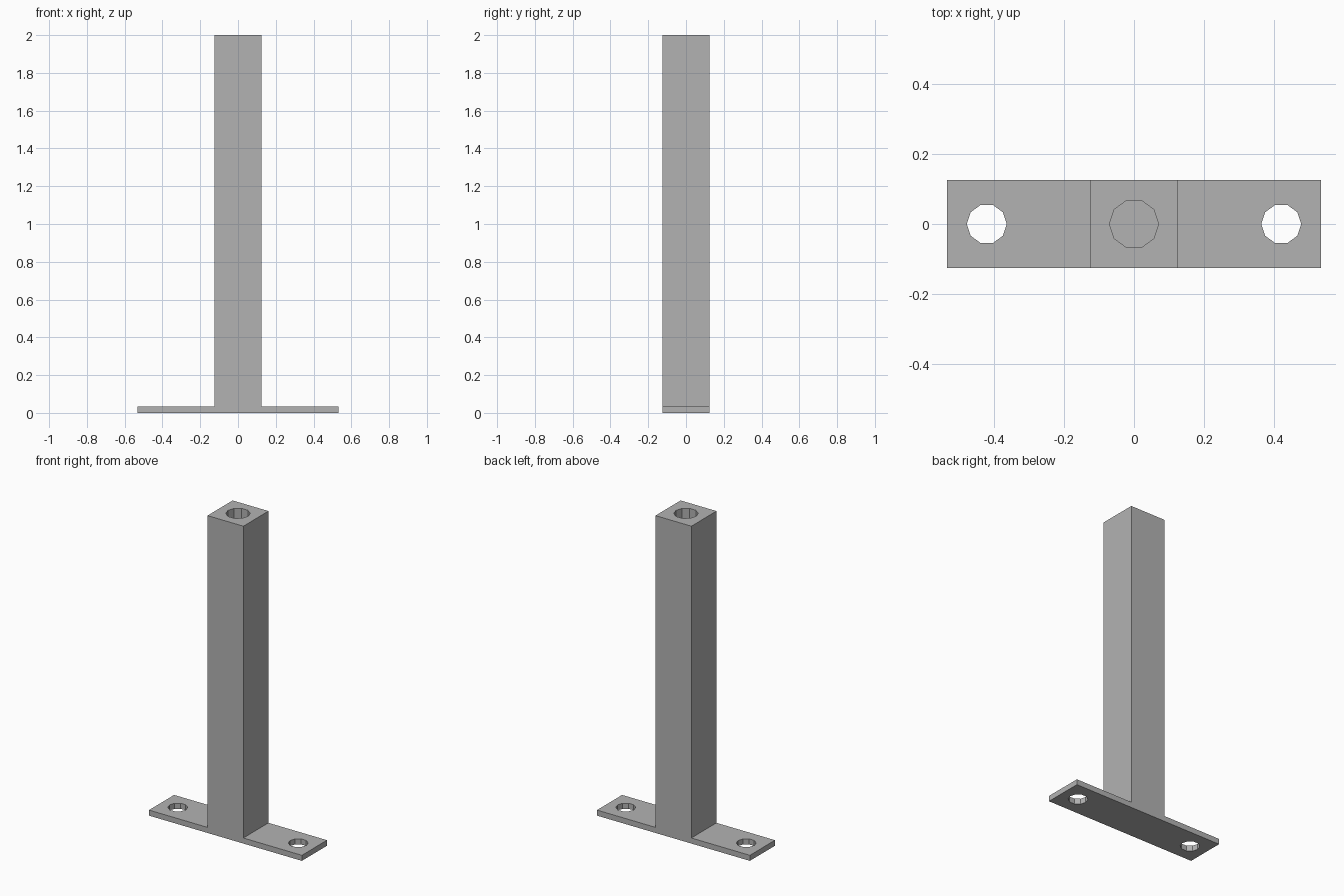
import bpy
import bmesh
import math

HALF_DEPTH = 0.125
PLATE_TOP = 0.035
HOLE_SIDES = 10

cube = bpy.data.objects.get("Cube")
if cube:
    bpy.data.objects.remove(cube, do_unlink=True)

# Plain grey metal
grey = bpy.data.materials.new("grey_metal")
grey.use_nodes = True
colour = (0.45, 0.45, 0.45, 1)
grey.diffuse_color = colour
grey.node_tree.nodes["Principled BSDF"].inputs["Base Color"].default_value = colour


def add_object(name, bm):
    bmesh.ops.recalc_face_normals(bm, faces=bm.faces)
    mesh = bpy.data.meshes.new(name)
    bm.to_mesh(mesh)
    bm.free()
    mesh.materials.append(grey)
    obj = bpy.data.objects.new(name, mesh)
    bpy.context.scene.collection.objects.link(obj)
    return obj


def drill(target, name, x, radius, bottom, top):
    """Cut a ten-sided vertical hole."""
    bm = bmesh.new()
    ring = []
    for i in range(HOLE_SIDES):
        a = math.tau * i / HOLE_SIDES
        ring.append(bm.verts.new((x + radius * math.cos(a), radius * math.sin(a), bottom)))
    face = bm.faces.new(ring)
    new = bmesh.ops.extrude_face_region(bm, geom=[face])["geom"]
    verts = [g for g in new if isinstance(g, bmesh.types.BMVert)]
    bmesh.ops.translate(bm, verts=verts, vec=(0, 0, top - bottom))
    cutter = add_object(name, bm)
    cutter.hide_render = True
    cutter.hide_set(True)
    cutter.display_type = 'WIRE'
    mod = target.modifiers.new(name, 'BOOLEAN')
    mod.operation = 'DIFFERENCE'
    mod.solver = 'EXACT'
    mod.object = cutter
    bpy.context.view_layer.objects.active = target
    bpy.ops.object.modifier_apply(modifier=name)
    bpy.data.objects.remove(cutter, do_unlink=True)


# Post and foot plate as one inverted T profile, extruded front to back
half = [(0.533, 0), (0.533, PLATE_TOP), (HALF_DEPTH, PLATE_TOP), (HALF_DEPTH, 2)]
outline = half + [(-x, z) for x, z in reversed(half)]
bm = bmesh.new()
front = bm.faces.new([bm.verts.new((x, -HALF_DEPTH, z)) for x, z in outline])
new = bmesh.ops.extrude_face_region(bm, geom=[front])["geom"]
back = [g for g in new if isinstance(g, bmesh.types.BMVert)]
bmesh.ops.translate(bm, verts=back, vec=(0, 2 * HALF_DEPTH, 0))
post = add_object("post_with_foot_plate", bm)

# Bolt holes through the plate, and a blind socket in the post top
for side, sign in (("left", 1), ("right", -1)):
    drill(post, side + "_bolt_hole", sign * 0.42, 0.057, -0.1, 0.1)
drill(post, "top_socket", 0, 0.07, 1.6, 2.1)
